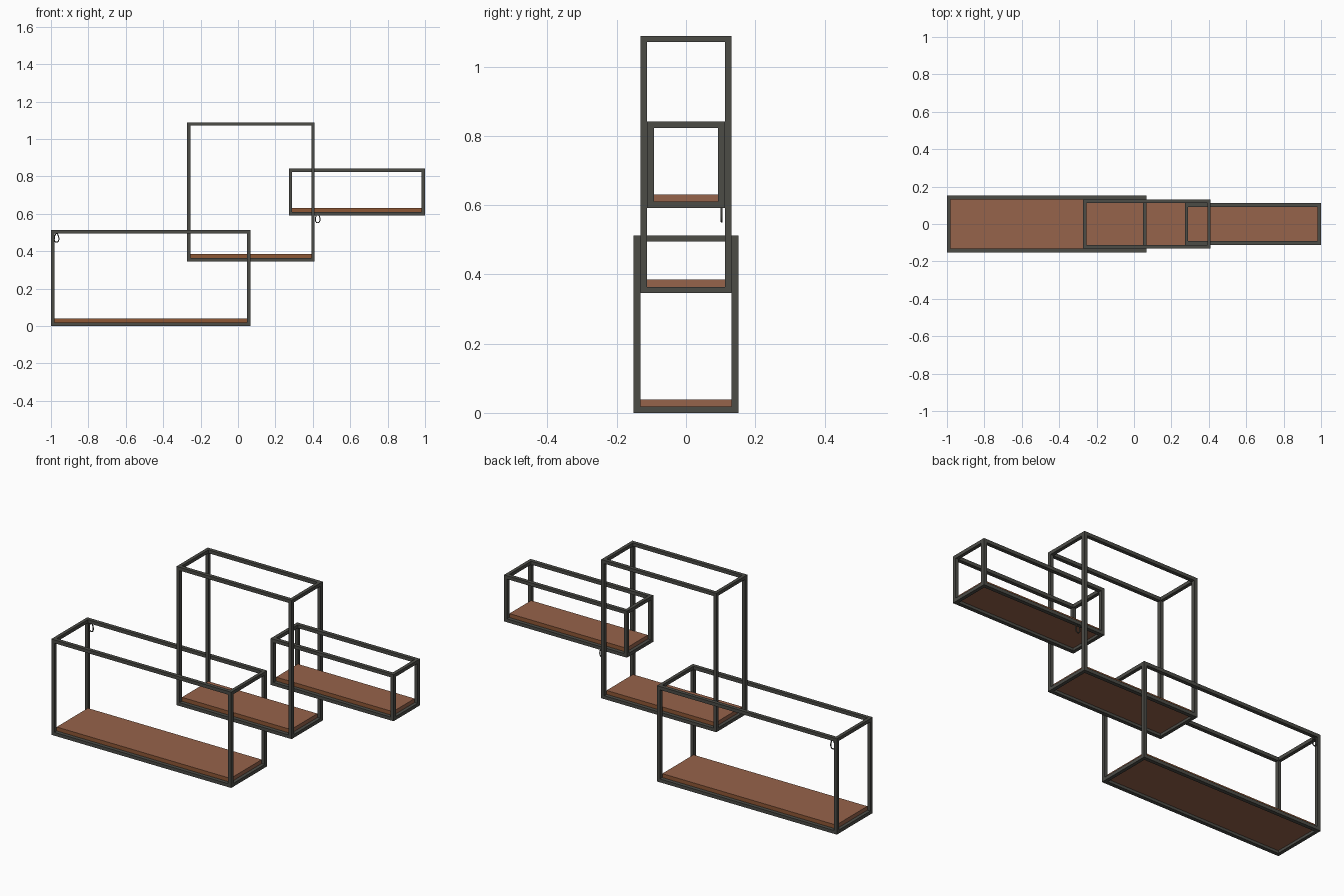
import bpy, bmesh, math
from mathutils import Vector

if "Cube" in bpy.data.objects:
    bpy.data.objects.remove(bpy.data.objects["Cube"])


def material(name, rgb):
    m = bpy.data.materials.new(name)
    m.diffuse_color = (*rgb, 1)
    m.use_nodes = True
    m.node_tree.nodes["Principled BSDF"].inputs["Base Color"].default_value = m.diffuse_color
    return m


METAL = material("dark metal", (0.072, 0.072, 0.062))
WOOD = material("brown wood", (0.305, 0.125, 0.070))
EDGE = material("wood edge", (0.27, 0.095, 0.035))
TX, TY, TZ = 0.018, 0.020, 0.018  # bar thickness per axis


def add_box(bm, lo, hi):
    lo, hi = Vector(lo), Vector(hi)
    verts = bmesh.ops.create_cube(bm, size=1)["verts"]
    for v in verts:
        v.co = (lo + hi) / 2 + v.co * (hi - lo)


def finish(bm, name, mats):
    me = bpy.data.meshes.new(name)
    bm.to_mesh(me)
    bm.free()
    for m in mats:
        me.materials.append(m)
    ob = bpy.data.objects.new(name, me)
    bpy.context.collection.objects.link(ob)
    return ob


def shelf(name, x0, x1, d, z0, z1):
    # open metal frame: four posts, four long rails, four short rails
    bm = bmesh.new()
    for x in (x0, x1 - TX):
        for y in (-d, d - TY):
            add_box(bm, (x, y, z0), (x + TX, y + TY, z1))
    for z in (z0, z1 - TZ):
        for y in (-d, d - TY):
            add_box(bm, (x0 + TX, y, z), (x1 - TX, y + TY, z + TZ))
        for x in (x0, x1 - TX):
            add_box(bm, (x, -d + TY, z), (x + TX, d - TY, z + TZ))
    finish(bm, name + "_frame", [METAL])

    # wooden board between the posts, standing proud of the bottom rails
    bm = bmesh.new()
    add_box(bm, (x0 + TX, -d + TY, z0 + 0.014), (x1 - TX, d - TY, z0 + 0.039))
    bm.normal_update()
    for f in bm.faces:
        f.material_index = 1 if abs(f.normal.y) > 0.5 else 0
    finish(bm, name + "_board", [WOOD, EDGE])


def hook(name, x, y, z):
    # teardrop wire loop hanging below a back rail
    cu = bpy.data.curves.new(name, "CURVE")
    cu.dimensions = "3D"
    cu.bevel_depth = 0.003
    cu.bevel_resolution = 1
    n = 16
    sp = cu.splines.new("POLY")
    sp.points.add(n - 1)
    for i, p in enumerate(sp.points):
        a = 2 * math.pi * i / n
        w = 0.012 - 0.004 * math.cos(a)
        p.co = (x + w * math.sin(a), y, z - 0.026 + 0.024 * math.cos(a), 1)
    sp.use_cyclic_u = True
    cu.materials.append(METAL)
    ob = bpy.data.objects.new(name, cu)
    bpy.context.collection.objects.link(ob)


shelf("left_shelf", -1.0, 0.066, 0.152, 0.0, 0.513)
shelf("middle_shelf", -0.272, 0.410, 0.132, 0.346, 1.089)
shelf("right_shelf", 0.272, 1.0, 0.112, 0.592, 0.841)
hook("left_hook", -0.970, 0.143, 0.498)
hook("right_hook", 0.426, 0.103, 0.602)
